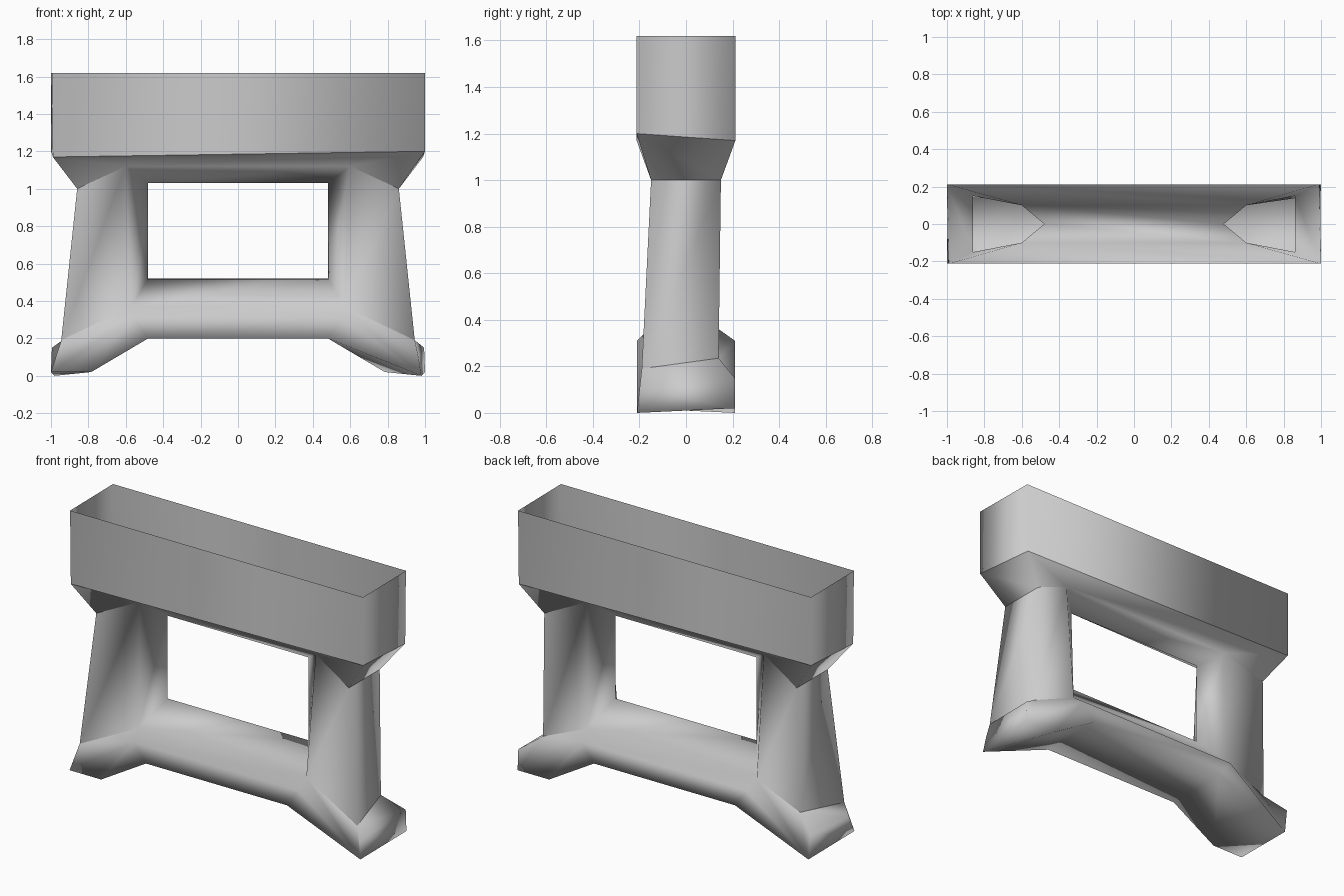
import bpy
import bmesh

cube = bpy.data.objects.get("Cube")
if cube:
    bpy.data.objects.remove(cube, do_unlink=True)

grey = bpy.data.materials.new("plain_grey")
grey.use_nodes = True
COLOUR = (0.6, 0.6, 0.6, 1)
grey.diffuse_color = COLOUR
grey.node_tree.nodes["Principled BSDF"].inputs["Base Color"].default_value = COLOUR

# Named corners of the left half; suffix 1 is the front corner, 2 the back.
# Most corners repeat on the right half by a half turn (marked with ').
TURNED = {
    "top1": (1, -.212, 1.62), "top2": (.995, .212, 1.62),
    "rim1": (1, -.212, 1.2), "rim2": (.99, .212, 1.17),
    "neck1": (.86, -.15, 1), "neck2": (.86, .15, 1),
    "shoulder1": (.6, -.1, 1.12), "shoulder2": (.6, .1, 1.12),
    "arch": (.48, 0, 1.03), "sill": (.48, 0, .52),
    "side1": (.56, -.21, .31), "side2": (.56, .21, .31),
    "keel1": (.48, -.21, .2), "keel2": (.48, .21, .2),
    "sole2": (.785, .21, .02),
    "toe1": (.98, -.21, 0), "toe2": (1, .21, .02),
}
# Leg bottoms and foot tips are mirrored across x instead.
MIRRORED = {
    "knee1": (.57, -.15, .37), "knee2": (.58, .14, .36),
    "ankle1": (.945, -.19, .19), "ankle2": (.875, .14, .235),
    "tip1": (.965, -.2, .1), "tip2": (.995, .21, .15),
}
SWAP = {"1": "2'", "2": "1'"}
POINTS = {**TURNED, **MIRRORED}
POINTS.update({n + "'": (-x, -y, z) for n, (x, y, z) in TURNED.items()})
POINTS.update({n[:-1] + SWAP[n[-1]]: (-x, y, z) for n, (x, y, z) in MIRRORED.items()})


def turned(names):
    """The same corner names on the opposite half."""
    return [n[:-1] if n.endswith("'") else n + "'" for n in names]


def build(name, faces, creases=()):
    """Make a smooth part from named faces, each repeated on both halves."""
    bm = bmesh.new()
    verts = {}

    def vert(n):
        if n not in verts:
            verts[n] = bm.verts.new(POINTS[n])
        return verts[n]

    for text in faces:
        for names in (text.split(), turned(text.split())):
            corners = [vert(n) for n in names]
            if not bm.faces.get(corners):
                bm.faces.new(corners).smooth = True
    bmesh.ops.recalc_face_normals(bm, faces=bm.faces[:])
    for text in creases:
        for names in (text.split(), turned(text.split())):
            edge = bm.edges.get([verts[n] for n in names])
            if edge:
                edge.smooth = False
    mesh = bpy.data.meshes.new(name)
    bm.to_mesh(mesh)
    bm.free()
    mesh.materials.append(grey)
    obj = bpy.data.objects.new(name, mesh)
    bpy.context.collection.objects.link(obj)
    return obj


# Open rectangular box on top
build("open_top_box", ["rim1 rim2 top2 top1", "rim2' rim1 top1 top2'"])

frame_faces = [
    # Sloping underside of the box
    "rim1 rim2 neck2 neck1", "rim1 neck1 shoulder1", "rim2 shoulder2 neck2",
    "rim1 shoulder1 shoulder2' rim2'", "shoulder1 arch arch' shoulder2'",
    # Hollow leg
    "neck1 shoulder1 knee1 ankle1", "shoulder1 arch sill knee1",
    "arch shoulder2 knee2 sill", "shoulder2 neck2 ankle2 knee2",
    "neck2 neck1 ankle1 ankle2",
    # Crossbar
    "sill knee1 knee2' sill'", "knee1 side1 side2' knee2'",
    "side1 keel1 keel2' side2'", "keel1 keel2 keel1' keel2'",
    # Foot
    "knee1 ankle1 toe1 side1", "ankle2 knee2 side2 toe2",
    "ankle1 tip1 toe1", "ankle2 toe2 tip2", "ankle1 ankle2 tip2 tip1",
    "tip1 tip2 toe2 toe1", "side1 toe1 keel1", "side2 keel2 sole2 toe2",
    "keel1 toe1 sole2 keel2", "toe1 toe2 sole2",
]
frame_creases = [
    "side1 side2'", "knee1 ankle1", "knee2 ankle2", "ankle1 ankle2",
    "neck1 neck2", "neck1 shoulder1", "neck2 shoulder2",
]
build("leg_frame", frame_faces, frame_creases)
